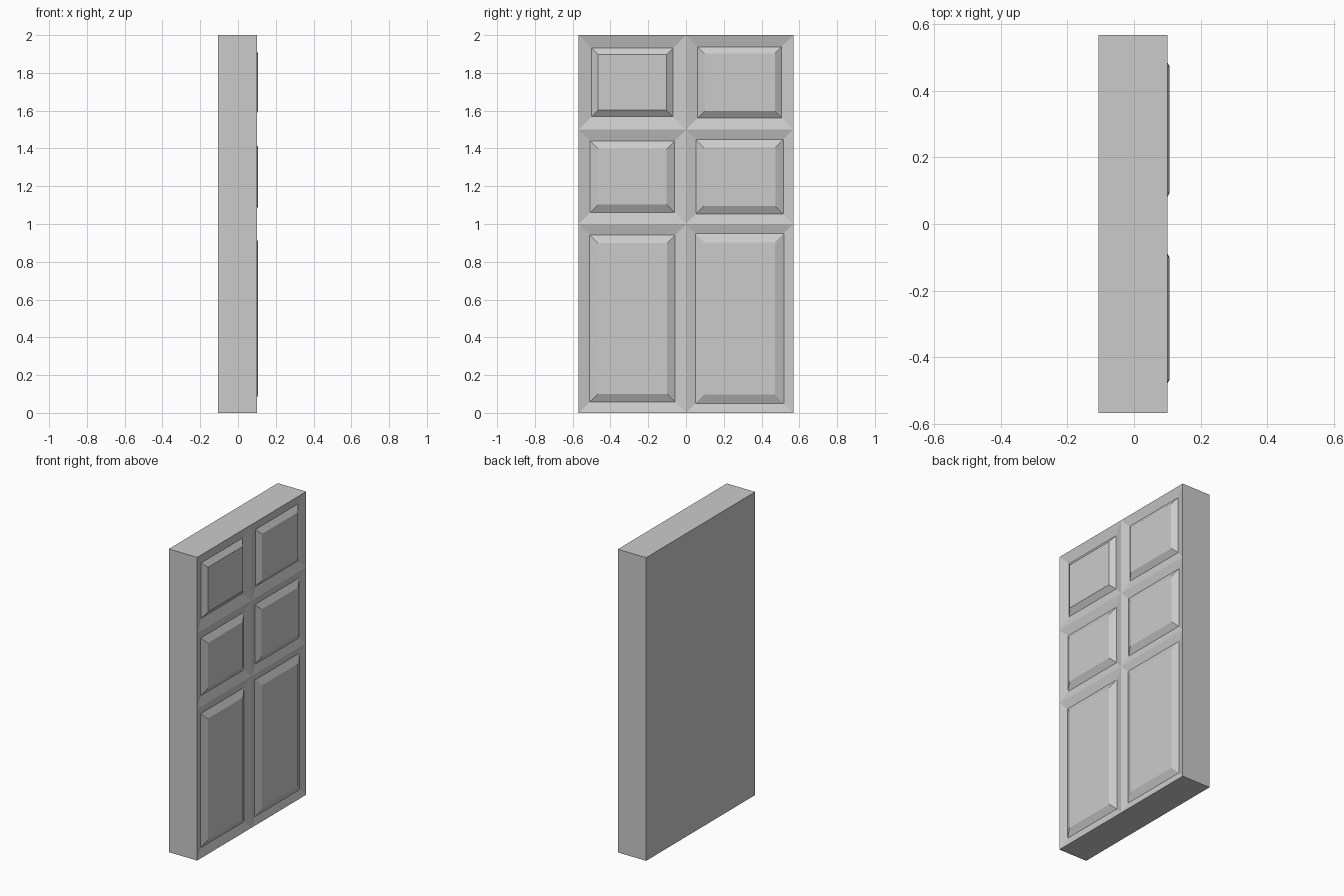
import bpy, bmesh

if "Cube" in bpy.data.objects:
    bpy.data.objects.remove(bpy.data.objects["Cube"])

HALF_W, BACK, FRONT, TOP = 0.568, -0.107, 0.10, 0.107
SLOPE = 0.27                      # fall of the frame moulding towards each panel

bm = bmesh.new()


def rect(y0, y1, z0, z1, x):
    return [bm.verts.new((x, y, z)) for y, z in ((y0, z0), (y1, z0), (y1, z1), (y0, z1))]


def panel_cell(y0, y1, z0, z1, border, bevel):
    """Sloped frame moulding falling inward, then a raised and fielded panel."""
    rings = []
    for inset, x in ((0, FRONT), (border, FRONT - SLOPE * border), (border + bevel, TOP)):
        rings.append(rect(y0 + inset, y1 - inset, z0 + inset, z1 - inset, x))
    for a, b in zip(rings, rings[1:]):
        for i in range(4):
            j = (i + 1) % 4
            bm.faces.new((a[i], a[j], b[j], b[i]))
    bm.faces.new(rings[-1])


# Three rows of panels: bottom, top, then (border, bevel) for left and right
rows = [
    (0.0, 1.0, (0.058, 0.043), (0.050, 0.047)),
    (1.0, 1.5, (0.060, 0.042), (0.053, 0.041)),
    (1.5, 2.0, (0.068, 0.035), (0.062, 0.036)),
]
for z0, z1, left, right in rows:
    panel_cell(-HALF_W, 0, z0, z1, *left)
    panel_cell(0, HALF_W, z0, z1, *right)
bmesh.ops.remove_doubles(bm, verts=bm.verts, dist=1e-4)

# Slab: push the outline of the panelled side back and close it
outline = [e for e in bm.edges if e.is_boundary]
ext = bmesh.ops.extrude_edge_only(bm, edges=outline)["geom"]
for v in ext:
    if isinstance(v, bmesh.types.BMVert):
        v.co.x = BACK
bmesh.ops.holes_fill(bm, edges=[e for e in bm.edges if e.is_boundary], sides=0)
bmesh.ops.recalc_face_normals(bm, faces=bm.faces)

mesh = bpy.data.meshes.new("panelled_door")
bm.to_mesh(mesh)
bm.free()
door = bpy.data.objects.new("panelled_door", mesh)
bpy.context.collection.objects.link(door)
